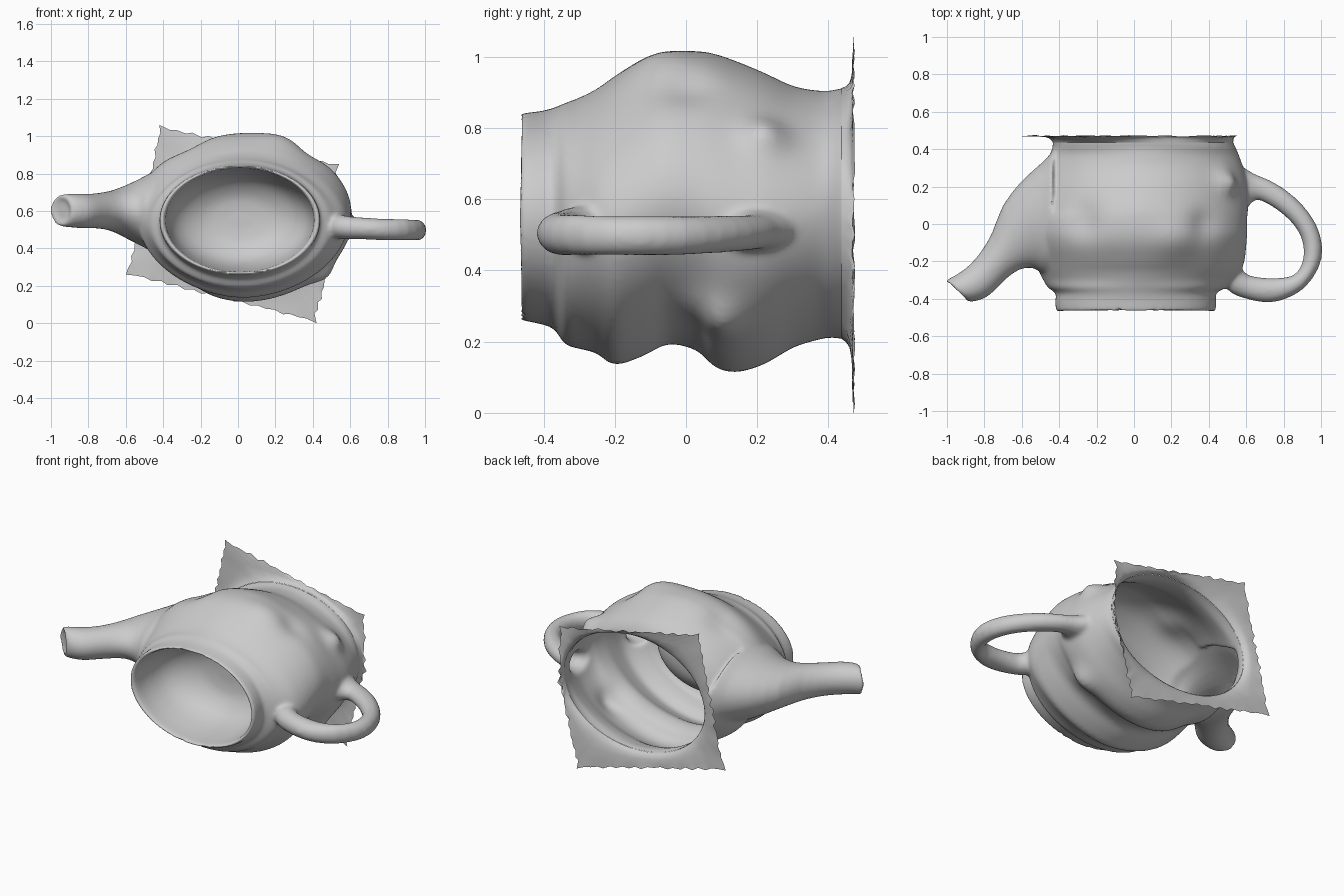
import bpy, bmesh, math, random
from mathutils import Vector

if "Cube" in bpy.data.objects:
    bpy.data.objects.remove(bpy.data.objects["Cube"])

random.seed(4)
N = 96
MOUTH = .437


def ring(x0, ya, x1, yb, z0, z1, n=N, e=1.0):
    """Elliptic ring spanning (x0,ya)-(x1,yb) in plan and z0-z1 in height."""
    c = Vector(((x0 + x1) / 2, (ya + yb) / 2, (z0 + z1) / 2))
    a = Vector((x1 - x0, yb - ya, 0)) / 2
    b = Vector((0, 0, (z1 - z0) / 2))
    pts = []
    for i in range(n):
        t = 2 * math.pi * i / n
        u, v = math.cos(t), math.sin(t)
        pts.append(c + a * math.copysign(abs(u) ** e, u) + b * math.copysign(abs(v) ** e, v))
    return pts


def loft(bm, rings, cap=True):
    """Skin rings into a tube, closed at both ends if cap is set."""
    rows = [[bm.verts.new(p) for p in r] for r in rings]
    n = len(rows[0])
    faces = []
    for r, s in zip(rows, rows[1:]):
        for i in range(n):
            j = (i + 1) % n
            faces.append(bm.faces.new((r[i], r[j], s[j], s[i])))
    if cap:
        for r in (rows[0], rows[-1]):
            mid = bm.verts.new(sum((v.co for v in r), Vector()) / n)
            faces += [bm.faces.new((r[i], r[(i + 1) % n], mid)) for i in range(n)]
    bmesh.ops.recalc_face_normals(bm, faces=faces)


def make(name, bm):
    for f in bm.faces:
        f.smooth = True
    me = bpy.data.meshes.new(name)
    bm.to_mesh(me)
    bm.free()
    ob = bpy.data.objects.new(name, me)
    bpy.context.collection.objects.link(ob)
    return ob


def refine(rings, k=3):
    """Catmull-Rom interpolation between rings."""
    out = []
    for i in range(len(rings) - 1):
        a, b, c, d = rings[max(i - 1, 0)], rings[i], rings[i + 1], rings[min(i + 2, len(rings) - 1)]
        for s in range(k):
            t = s / k
            out.append([(2 * q + (r - p) * t + (2 * p - 5 * q + 4 * r - w) * t * t
                         + (3 * q - p - 3 * r + w) * t ** 3) / 2 for p, q, r, w in zip(a, b, c, d)])
    return out + [rings[-1]]


# Pot body lying on its side: (y, x0, x1, z0, z1), bowl inside the rim, then outside to the foot
profile = [
    (-.10, -.07, .09, .50, .60), (-.115, -.18, .20, .42, .68), (-.17, -.285, .305, .345, .755),
    (-.25, -.35, .37, .305, .795), (-.36, -.38, .40, .282, .82), (-.455, -.39, .41, .272, .83),
    (-.468, -.415, .435, .262, .84), (-.41, -.42, .44, .25, .847), (-.37, -.42, .44, .235, .857),
    (-.34, -.46, .49, .193, .87), (-.30, -.485, .53, .18, .885), (-.25, -.51, .57, .167, .91),
    (-.20, -.53, .59, .135, .945), (-.12, -.545, .60, .16, .992), (-.05, -.55, .605, .193, 1.013),
    (.03, -.55, .605, .175, 1.015), (.08, -.54, .61, .13, 1.008), (.14, -.53, .61, .114, .988),
    (.22, -.51, .605, .137, .955), (.30, -.48, .585, .183, .918), (.37, -.45, .56, .205, .905),
    (.41, -.435, .543, .212, .905), (MOUTH, -.435, .53, .208, .912), (.48, -.435, .52, .208, .912)]

# Soft dents and lumps: centre, radius, height
lumps = [((.47, .22, .76), .06, .055), ((.22, -.08, .97), .12, .025), ((.36, 0, .88), .08, -.03),
         ((-.27, .02, .93), .10, -.03), ((.45, .08, .26), .08, .045), ((-.3, .1, .22), .13, -.03)]
rings = []
for y, x0, x1, z0, z1 in profile:
    rings.append(ring(x0, y, x1, y, z0, z1, e=1.08 if -.3 <= y < .4 and x1 > .5 else 1.0))
rings = refine(rings)
for r in rings[27:-8]:
    for p in r:
        out = Vector((p.x - .03, 0, p.z - .56)).normalized()
        p += out * sum(h * math.exp(-(p - Vector(c)).length_squared / s ** 2) for c, s, h in lumps)

# Spout: plan edge pairs and z range, with a shallow dimple at the tip
spout = [(-.43, .395, -.45, -.27, .37, .82), (-.49, .33, -.495, -.262, .40, .79),
         (-.60, .23, -.54, -.235, .44, .75), (-.70, .10, -.61, -.243, .485, .715),
         (-.76, -.05, -.68, -.29, .503, .70), (-.82, -.15, -.75, -.36, .508, .692),
         (-.88, -.22, -.80, -.397, .508, .692), (-.94, -.265, -.86, -.415, .513, .692),
         (-.985, -.29, -.89, -.413, .517, .688), (-1.005, -.303, -.90, -.403, .522, .682),
         (-.995, -.312, -.90, -.393, .535, .67), (-.975, -.315, -.895, -.385, .55, .655)]

# Loop handle: outer edge, inner edge, z range
handle = [(.54, .33, .56, .07, .45, .585), (.60, .295, .61, .09, .455, .575),
          (.65, .265, .65, .13, .46, .56), (.72, .237, .71, .11, .457, .555),
          (.81, .183, .78, .065, .452, .555), (.90, .103, .85, .0, .447, .553),
          (.973, 0, .893, -.07, .442, .553), (1.007, -.12, .908, -.15, .442, .553),
          (.988, -.233, .893, -.225, .442, .553), (.91, -.344, .85, -.275, .442, .558),
          (.80, -.405, .78, -.288, .442, .558), (.70, -.42, .70, -.288, .447, .563),
          (.60, -.40, .61, -.273, .45, .57), (.53, -.375, .57, -.23, .45, .58),
          (.49, -.34, .54, -.20, .45, .58)]

# Fuse body, spout and handle into one skin with blended joins
bm = bmesh.new()
loft(bm, rings)
loft(bm, refine([ring(*s, n=48) for s in spout], 2))
loft(bm, refine([ring(*h, n=24) for h in handle], 2))
pot = make("pot", bm)
m = pot.modifiers.new("fuse", 'REMESH')
m.mode, m.voxel_size, m.use_smooth_shade = 'VOXEL', .011, True
m = pot.modifiers.new("blend", 'SMOOTH')
m.factor, m.iterations = .5, 8
fused = bpy.data.meshes.new_from_object(pot.evaluated_get(bpy.context.evaluated_depsgraph_get()))
pot.modifiers.clear()
# Cut the underside open where the sheet begins
bm = bmesh.new()
bm.from_mesh(fused)
bmesh.ops.bisect_plane(bm, geom=bm.verts[:] + bm.edges[:] + bm.faces[:],
                       plane_co=(0, MOUTH, 0), plane_no=(0, 1, 0), clear_outer=True)
bm.to_mesh(pot.data)
bm.free()
pot.data.shade_smooth()

# Thin ragged sheet flaring out of the open underside
inner = ring(-.435, MOUTH, .53, MOUTH, .208, .912)
corners = [(10, .54, .85), (32, -.42, 1.06), (57, -.60, .26), (80, .42, .0), (96, .55, .5),
           (106, .54, .85)]
outer = [None] * N
for (i0, xa, za), (i1, xb, zb) in zip(corners, corners[1:]):
    for i in range(i0, i1):
        t = (i - i0) / (i1 - i0)
        k = 1 if i == i0 else 1 - random.uniform(0, .02) - .025 * (i % 2)
        x, z = xa + (xb - xa) * t, za + (zb - za) * t
        outer[i % N] = Vector((x * k, .47 + random.uniform(-.004, .005), .55 + (z - .55) * k))
sheet = [inner]
for t, y in ((.08, .449), (.2, .459), (.4, .465), (.7, .468)):
    row = [a.lerp(b, t) for a, b in zip(inner, outer)]
    for p in row:
        p.y = y
    sheet.append(row)
bm = bmesh.new()
loft(bm, sheet + [outer], cap=False)
make("torn_sheet", bm)
